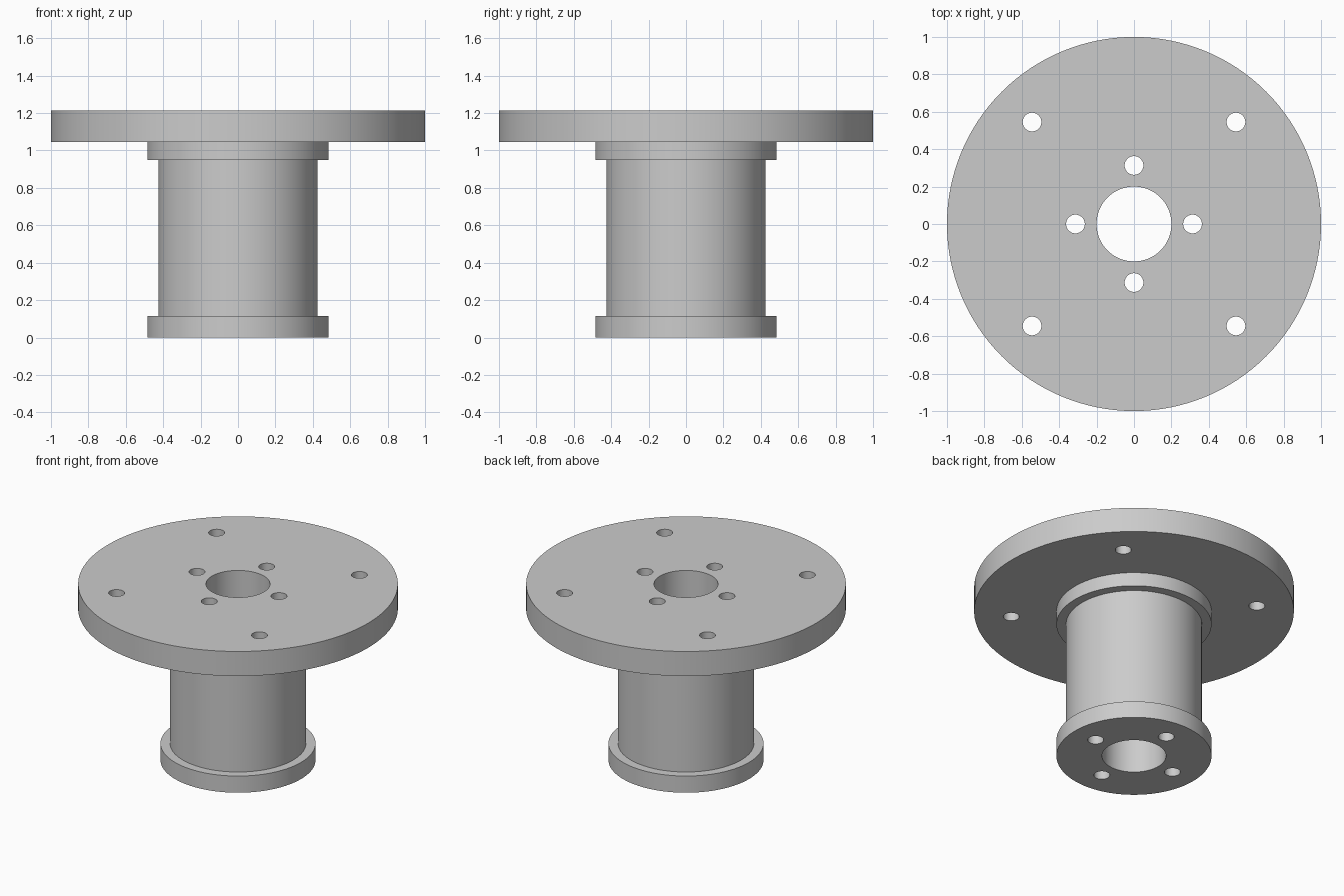
import bpy
import bmesh
from math import cos, sin, pi, radians
from mathutils import Matrix, Vector

cube = bpy.data.objects.get("Cube")
if cube:
    bpy.data.objects.remove(cube, do_unlink=True)

SIDES = 128
BORE, BODY, COLLAR, FLANGE = 0.2, 0.425, 0.485, 1.0
BASE_TOP, COLLAR_LOW, FLANGE_LOW, TOP = 0.115, 0.95, 1.045, 1.215

grey = bpy.data.materials.new("plain grey")
grey.use_nodes = True
colour = (0.6, 0.6, 0.6, 1.0)
grey.diffuse_color = colour
grey.node_tree.nodes["Principled BSDF"].inputs["Base Color"].default_value = colour


def make_object(name, bm):
    bmesh.ops.recalc_face_normals(bm, faces=bm.faces[:])
    mesh = bpy.data.meshes.new(name)
    bm.to_mesh(mesh)
    bm.free()
    mesh.materials.append(grey)
    obj = bpy.data.objects.new(name, mesh)
    bpy.context.collection.objects.link(obj)
    return obj


def lathe(name, profile):
    """Turn a closed (radius, height) outline around z."""
    bm = bmesh.new()
    rings = []
    for i in range(SIDES):
        a = 2 * pi * i / SIDES
        rings.append([bm.verts.new((r * cos(a), r * sin(a), z)) for r, z in profile])
    n = len(profile)
    for i in range(SIDES):
        here, after = rings[i], rings[(i + 1) % SIDES]
        for j in range(n):
            k = (j + 1) % n
            bm.faces.new((here[j], after[j], after[k], here[k]))
    return make_object(name, bm)


# Flanged hub: base rim, body, collar and wide top disc around a central bore
hub = lathe("flanged_hub", [
    (BORE, 0), (COLLAR, 0), (COLLAR, BASE_TOP), (BODY, BASE_TOP),
    (BODY, COLLAR_LOW), (COLLAR, COLLAR_LOW), (COLLAR, FLANGE_LOW),
    (FLANGE, FLANGE_LOW), (FLANGE, TOP), (BORE, TOP)])

# Bolt holes: inner ring through the whole hub, outer ring through the disc
bm = bmesh.new()
for ring_radius, start in ((0.313, 0), (0.771, 45)):
    for i in range(4):
        a = radians(start + 90 * i)
        spot = Vector((ring_radius * cos(a), ring_radius * sin(a), TOP / 2))
        bmesh.ops.create_cone(bm, cap_ends=True, segments=48, radius1=0.05,
                              radius2=0.05, depth=TOP + 0.2,
                              matrix=Matrix.Translation(spot))
drills = make_object("bolt_hole_cutter", bm)
drills.hide_render = True

cut = hub.modifiers.new("bolt holes", 'BOOLEAN')
cut.operation = 'DIFFERENCE'
cut.solver = 'EXACT'
cut.object = drills

# Bake the holes in, then smooth the round walls and keep the rims sharp
bpy.ops.object.select_all(action='DESELECT')
bpy.context.view_layer.objects.active = hub
hub.select_set(True)
bpy.ops.object.modifier_apply(modifier=cut.name)
bpy.data.objects.remove(drills, do_unlink=True)
bpy.ops.object.shade_smooth_by_angle(angle=radians(30))
